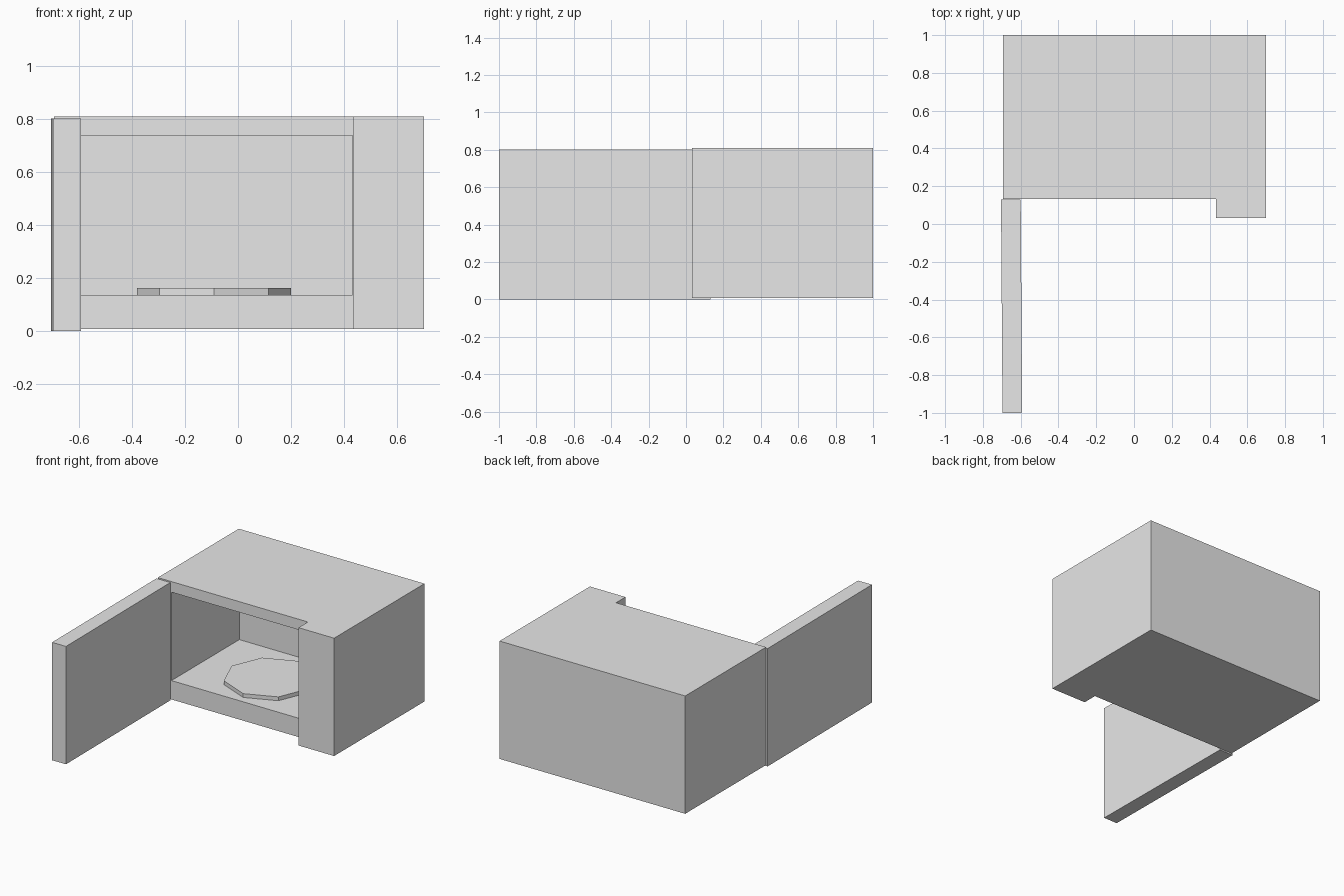
import bpy
import bmesh
import math
from mathutils import Matrix, Vector

if "Cube" in bpy.data.objects:
    bpy.data.objects.remove(bpy.data.objects["Cube"], do_unlink=True)

grey = bpy.data.materials.new("light grey")
grey.use_nodes = True
grey.diffuse_color = (0.8, 0.8, 0.8, 1)
grey.node_tree.nodes["Principled BSDF"].inputs["Base Color"].default_value = (0.8, 0.8, 0.8, 1)


def prism(name, outline, bottom, top):
    """Extrude a plan outline upward into a closed solid."""
    bm = bmesh.new()
    face = bm.faces.new([bm.verts.new((x, y, bottom)) for x, y in outline])
    grown = bmesh.ops.extrude_face_region(bm, geom=[face])
    verts = [v for v in grown["geom"] if isinstance(v, bmesh.types.BMVert)]
    bmesh.ops.translate(bm, verts=verts, vec=(0, 0, top - bottom))
    bmesh.ops.recalc_face_normals(bm, faces=bm.faces)
    mesh = bpy.data.meshes.new(name)
    bm.to_mesh(mesh)
    bm.free()
    mesh.materials.append(grey)
    obj = bpy.data.objects.new(name, mesh)
    bpy.context.collection.objects.link(obj)
    return obj


def rectangle(x0, x1, y0, y1):
    return [(x0, y0), (x1, y0), (x1, y1), (x0, y1)]


LEFT, RIGHT, BACK = -0.694, 0.70, 1.0
FRONT, PANEL_FRONT, PANEL_X = 0.132, 0.031, 0.433
FLOOR = 0.136

# Oven body with the control panel standing forward on one side
body = prism("oven_body", [(LEFT, FRONT), (PANEL_X, FRONT), (PANEL_X, PANEL_FRONT),
                           (RIGHT, PANEL_FRONT), (RIGHT, BACK), (LEFT, BACK)], 0.008, 0.808)

# Cooking chamber, hollowed from the front
cutter = prism("chamber_cutter", rectangle(-0.592, PANEL_X - 0.001, 0.0, 0.86), FLOOR, 0.736)
cutter.hide_render = True
cut = body.modifiers.new("chamber", "BOOLEAN")
cut.operation = "DIFFERENCE"
cut.solver = "EXACT"
cut.object = cutter
bpy.context.view_layer.objects.active = body
body.select_set(True)
bpy.ops.object.modifier_apply(modifier=cut.name)
bpy.data.objects.remove(cutter, do_unlink=True)

# Eight-sided turntable plate resting on the chamber floor
plate = [(-0.09 + 0.29 * math.cos(i * math.pi / 4), 0.474 + 0.29 * math.sin(i * math.pi / 4))
         for i in range(8)]
prism("turntable", plate, FLOOR, 0.162)

# Door swung wide open, a touch past square
door = prism("door", rectangle(-0.704, -0.60, -1.0, 0.13), 0.0, 0.80)
hinge = Vector((-0.704, 0.13, 0))
door.data.transform(Matrix.Translation(hinge) @ Matrix.Rotation(0.007, 4, "Z")
                    @ Matrix.Translation(-hinge))
